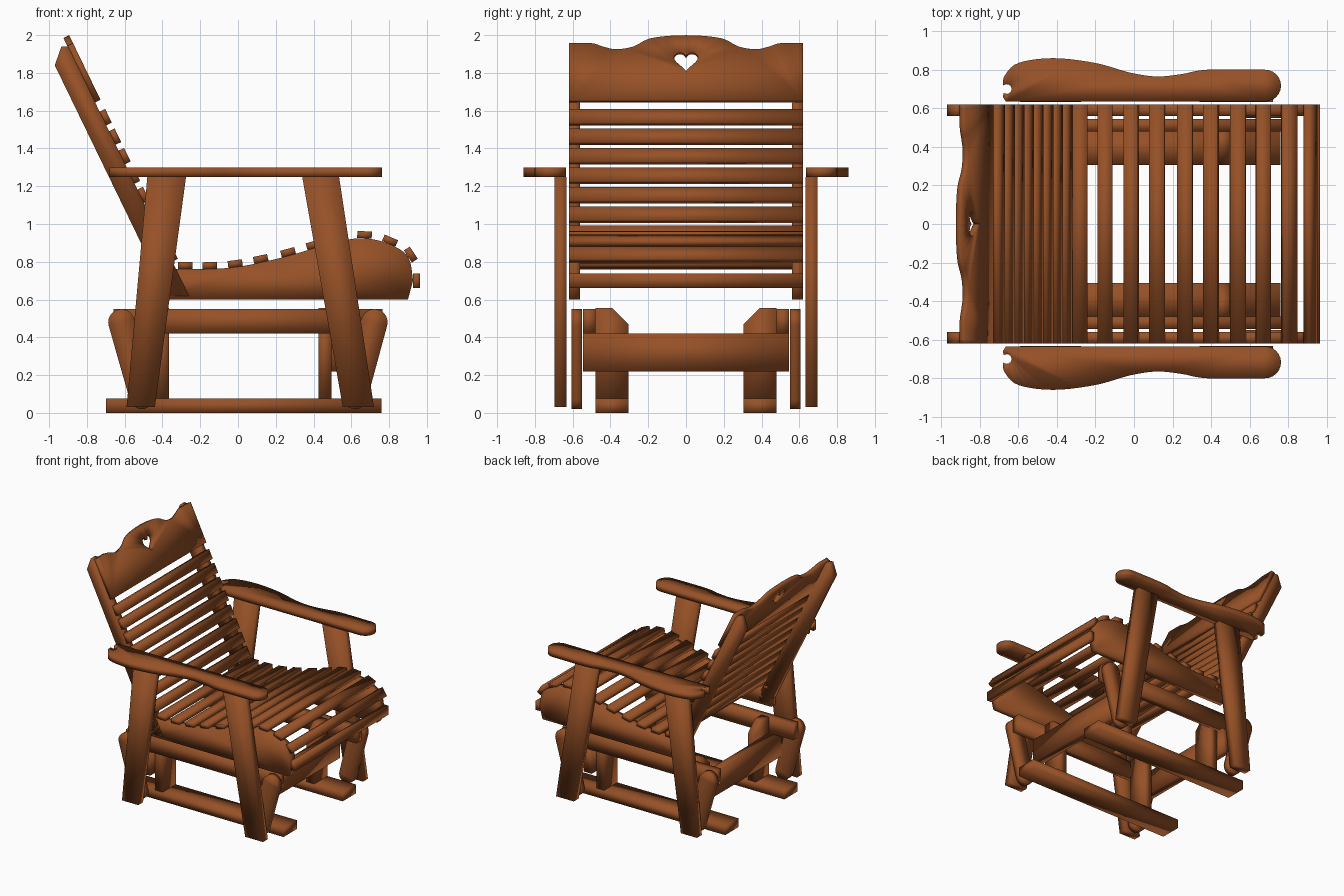
import bpy, bmesh, math
from mathutils import Vector

if "Cube" in bpy.data.objects:
    bpy.data.objects.remove(bpy.data.objects["Cube"])

wood = bpy.data.materials.new("brown_wood")
wood.diffuse_color = (0.305, 0.082, 0.02, 1)
wood.use_nodes = True
wood.node_tree.nodes["Principled BSDF"].inputs["Base Color"].default_value = wood.diffuse_color


def prism(name, loops, place, push, mirror=False):
    """Fill 2D loops (outline first, then holes), place them in space and extrude."""
    bm = bmesh.new()
    for pts in loops:
        vs = [bm.verts.new(place(a, b)) for a, b in pts]
        for i in range(len(vs)):
            bm.edges.new((vs[i - 1], vs[i]))
    bmesh.ops.triangle_fill(bm, edges=bm.edges[:], use_beauty=True,
                            normal=Vector(push).normalized())
    res = bmesh.ops.extrude_face_region(bm, geom=bm.faces[:], use_keep_orig=True)
    moved = [g for g in res["geom"] if isinstance(g, bmesh.types.BMVert)]
    bmesh.ops.translate(bm, verts=moved, vec=Vector(push))
    bmesh.ops.recalc_face_normals(bm, faces=bm.faces[:])
    for f in bm.faces:
        f.smooth = True          # soft, pillowy shading on every board
    me = bpy.data.meshes.new(name)
    bm.to_mesh(me)
    bm.free()
    me.materials.append(wood)
    ob = bpy.data.objects.new(name, me)
    bpy.context.collection.objects.link(ob)
    if mirror:
        mod = ob.modifiers.new("mirror", 'MIRROR')
        mod.use_axis = (False, True, False)
    return ob


def side(name, pts, y0, y1, mirror=True):
    """Profile in x-z, running from y0 to y1."""
    return prism(name, [pts], lambda a, b: (a, y0, b), (0, y1 - y0, 0), mirror)


def rect(x0, x1, z0, z1):
    return [(x0, z0), (x1, z0), (x1, z1), (x0, z1)]


def arc(cx, cy, r, a0, a1, n=12):
    return [(cx + r * math.cos(math.radians(a0 + (a1 - a0) * i / n)),
             cy + r * math.sin(math.radians(a0 + (a1 - a0) * i / n))) for i in range(n + 1)]


def spline(pts, n=5):
    """Smooth open curve through the points."""
    p = [Vector(q) for q in [pts[0]] + list(pts) + [pts[-1]]]
    out = []
    for i in range(1, len(p) - 2):
        a, b, c, d = p[i - 1:i + 3]
        for k in range(n):
            t = k / n
            q = 0.5 * (2 * b + (c - a) * t + (2 * a - 5 * b + 4 * c - d) * t * t
                       + (3 * b - a - 3 * c + d) * t ** 3)
            out.append((q.x, q.y))
    return out + [tuple(pts[-1])]


def slat(name, c, t, w, thick):
    """Board across the chair; t is the direction of its width in x-z."""
    t = Vector(t).normalized()
    n = Vector((-t.y, t.x))
    c = Vector(c)
    pts = [c + t * (w / 2 * i) + n * (thick / 2 * j) for i, j in ((-1, -1), (1, -1), (1, 1), (-1, 1))]
    side(name, [tuple(p) for p in pts], -0.62, 0.62, False)


# Back: tilted plane shared by posts, slats and headboard
SLOPE = 0.485


def back_x(z):
    return -0.908 - SLOPE * (z - 1.99)


up = Vector((-SLOPE, 1)).normalized()
fwd = Vector((up.y, -up.x))

side("back_post", [(-0.90, 1.94), (-0.935, 1.94), (-0.97, 1.84), (-0.378, 0.62), (-0.26, 0.62)],
     0.56, 0.62)
for i in range(8):
    z = 1.565 - 0.103 * i
    slat(f"back_slat_{i + 1}", (back_x(z), z), up, 0.08, 0.036)

# Headboard with scalloped top and heart cut-out
half = spline([(0.62, 1.95), (0.5, 1.95), (0.44, 1.932), (0.37, 1.918), (0.28, 1.932),
               (0.2, 1.972), (0.1, 1.988), (0, 1.992)], 4)
top = half + [(-y, z) for y, z in half[-2::-1]]
outline = top + [(-0.62, 1.65), (0.62, 1.65)]
heart = []
for i in range(32):
    a = 2 * math.pi * i / 32
    hy = 0.064 * math.sin(a) ** 3
    hz = (13 * math.cos(a) - 5 * math.cos(2 * a) - 2 * math.cos(3 * a) - math.cos(4 * a)) / 29
    heart.append((hy, 1.862 + 0.108 * hz))
thick = 0.034
prism("headboard", [outline, heart],
      lambda y, z: (back_x(z) - fwd.x * thick / 2, y, z - fwd.y * thick / 2),
      (fwd.x * thick, 0, fwd.y * thick))

# Seat: slats follow a curve, side rails sit just beneath it
path = [Vector(p) for p in [(-0.40, .785), (-0.28, .78), (-0.15, .78), (-.015, .79), (.12, .815),
                            (.265, .85), (.40, .89), (.54, .928), (.67, .943), (.805, .912),
                            (.915, .838), (.945, .70), (.915, .60)]]
rail = [(-0.40, 0.765)]
for i in range(1, len(path) - 1):
    t = (path[i + 1] - path[i - 1]).normalized()
    slat(f"seat_slat_{i}", path[i], t, 0.077, 0.037)
    q = path[i] - Vector((-t.y, t.x)) * 0.0185
    rail.append((q.x, q.y))
side("seat_rail", spline(rail, 4) + [(0.90, 0.60), (-0.40, 0.60)], 0.56, 0.62)

# Armrests with wavy outer edge and a small notch at the rear
arm = (arc(0.68, 0.7175, 0.0825, -90, 90)
       + spline([(0.67, .80), (.38, .80), (.25, .778), (.12, .765), (-.02, .785), (-.2, .835),
                 (-.42, .86), (-.6, .835), (-.67, .77), (-.68, .722)])
       + arc(-0.66, 0.70, 0.025, 130, -130)
       + [(-0.68, 0.66), (-0.665, 0.635)])
prism("armrest", [arm], lambda x, y: (x, y, 1.25), (0, 0, 0.05), True)

# Arm legs, tapering downwards
side("rear_leg", [(-0.59, 0.03), (-0.44, 0.03), (-0.275, 1.25), (-0.48, 1.25)], 0.632, 0.697)
side("front_leg", [(0.555, 0.03), (0.72, 0.03), (0.535, 1.25), (0.34, 1.25)], 0.632, 0.697)

# Glider base: runners, posts, cross beams and side beams
side("runner", rect(-0.70, 0.76, 0, 0.075), 0.305, 0.48)
post = [(0.48, 0.075), (0.48, 0.555), (0.39, 0.555), (0.305, 0.47), (0.305, 0.075)]
for name, x in (("rear", -0.435), ("front", 0.425)):
    prism(name + "_base_post", [post], lambda y, z: (x, y, z), (0.07, 0, 0), True)
side("rear_cross_beam", rect(-0.505, -0.435, 0.22, 0.42), -0.545, 0.545, False)
side("front_cross_beam", rect(0.495, 0.565, 0.22, 0.42), -0.545, 0.545, False)
side("side_beam", rect(-0.66, 0.765, 0.42, 0.55), 0.48, 0.545)


# Swing links with rounded ends
def link(name, x_top, x_low):
    tilt = math.degrees(math.atan2(x_low - x_top, 0.395))
    side(name, arc(x_top, 0.48, 0.07, tilt, tilt + 180) + arc(x_low, 0.085, 0.065, tilt + 180, tilt + 360),
         0.55, 0.605)


link("rear_swing_link", -0.617, -0.51)
link("front_swing_link", 0.722, 0.62)
